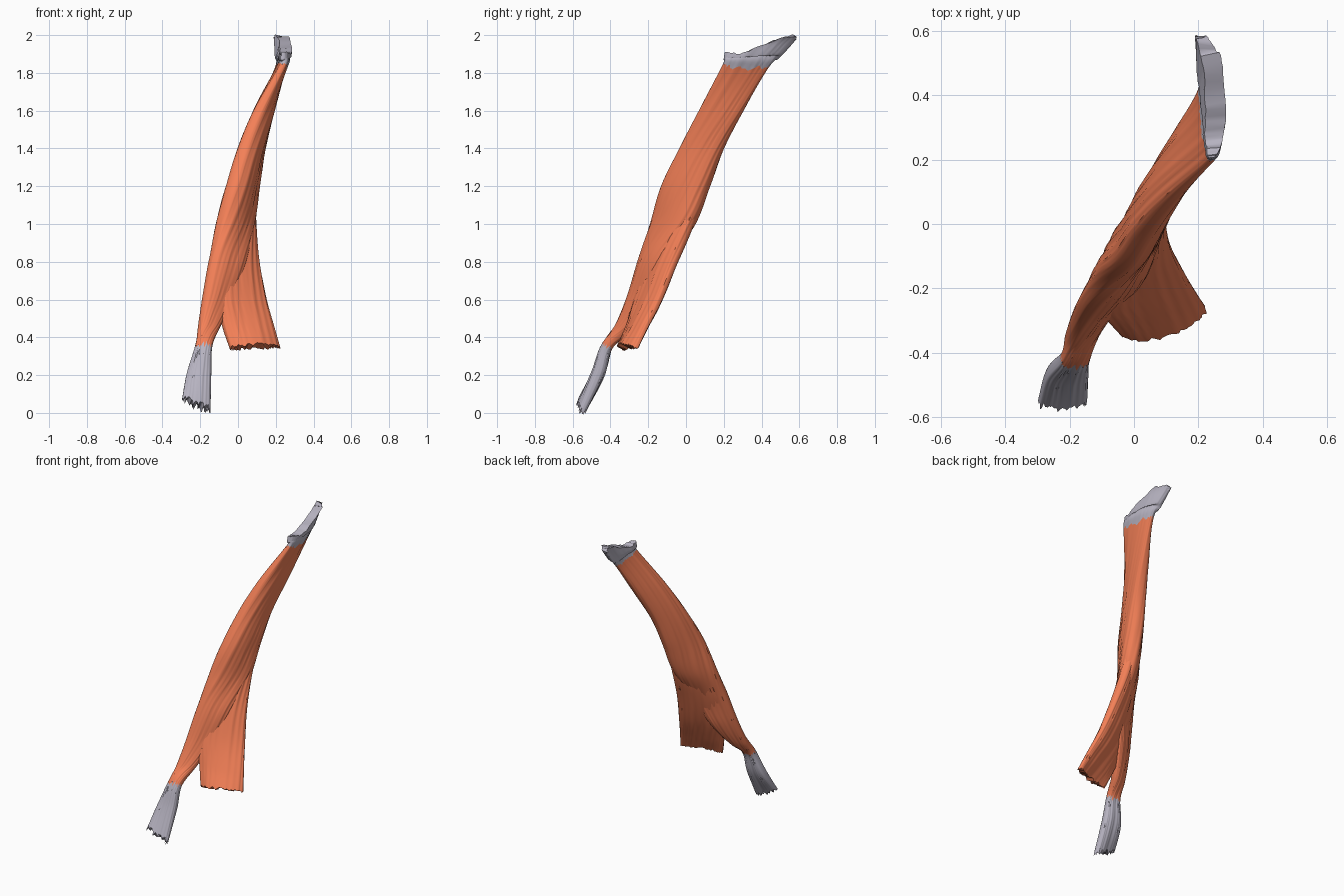
import bpy, math, random
from mathutils import Vector

if "Cube" in bpy.data.objects:
    bpy.data.objects.remove(bpy.data.objects["Cube"])

COLS = 88


def material(name, rgb):
    m = bpy.data.materials.new(name)
    m.diffuse_color = (*rgb, 1)
    m.use_nodes = True
    m.node_tree.nodes["Principled BSDF"].inputs["Base Color"].default_value = m.diffuse_color
    return m


MUSCLE = material("muscle", (0.90, 0.215, 0.095))
TENDON = material("tendon", (0.47, 0.45, 0.53))

# Sections: front edge, back edge, half thickness, optional outward bow
STRAP = [
    ((-.300, -.565, .050), (-.148, -.555, -.015), .026),
    ((-.274, -.465, .200), (-.142, -.465, .200), .036),
    ((-.228, -.412, .350), (-.137, -.418, .350), .030),
    ((-.210, -.360, .450), (-.098, -.305, .450), .034),
    ((-.185, -.298, .600), (-.030, -.200, .600), .042),
    ((-.150, -.232, .800), (.040, -.118, .800), .051),
    ((-.098, -.178, 1.00), (.070, .035, 1.00), .063),
    ((-.034, -.126, 1.20), (.082, .120, 1.20), .064),
    ((.028, -.032, 1.40), (.112, .198, 1.40), .057),
    ((.112, .068, 1.60), (.160, .304, 1.60), .047),
    ((.240, .193, 1.84), (.215, .438, 1.83), .027),
    ((.240, .200, 1.875), (.210, .510, 1.895), .034, .018),
    ((.240, .205, 1.910), (.200, .582, 1.975), .030, .032),
]
# The clavicular head forms the back layer and merges under the strap
CLAVICULAR = [
    ((-.042, -.340, .335), (.222, -.262, .340), .028, .030),
    ((-.080, -.302, .450), (.190, -.212, .450), .030, .014),
    ((-.120, -.265, .600), (.147, -.138, .600), .037),
    ((-.125, -.200, .800), (.107, -.058, .800), .044),
    ((-.078, -.135, 1.00), (.084, .030, 1.00), .046),
    ((-.010, -.070, 1.20), (.075, .105, 1.20), .030),
]


def section(rows, u):
    """Smoothly interpolate the edges, thickness and bow at u."""
    def get(i):
        if i < 0:
            return [2 * a - b for a, b in zip(get(0), get(1))]
        if i >= len(rows):
            return [2 * a - b for a, b in zip(get(len(rows) - 1), get(len(rows) - 2))]
        r = rows[i]
        return [*r[0], *r[1], r[2], r[3] if len(r) > 3 else .004]
    i = min(max(int(u), 0), len(rows) - 2)
    t = u - i
    v = [.5 * (2 * b + (c - a) * t + (2 * a - 5 * b + 4 * c - d) * t * t
               + (3 * b - a - 3 * c + d) * t ** 3)
         for a, b, c, d in zip(get(i - 1), get(i), get(i + 1), get(i + 2))]
    return Vector(v[:3]), Vector(v[3:6]), v[6], v[7]


def surface(rows, u, col, grooves):
    a, b, thick, bow = section(rows, u)
    a2, b2, _, _ = section(rows, u + .02)
    along = (a2 + b2 - a - b).normalized()
    half = (b - a) / 2
    out = half.cross(along).normalized()
    th = math.tau * col / COLS
    c, s = math.cos(th), math.sin(th)
    c2 = math.copysign(abs(c) ** .85, c)
    s2 = math.copysign(abs(s) ** .7, s)
    # Fibre grooves drift slowly around the section as they run upward
    k = (col + 1.2 * u) % COLS
    i = int(k)
    g = grooves[i] + (grooves[(i + 1) % COLS] - grooves[i]) * (k - i)
    return (a + b) / 2 + half * c2 * (1 + .15 * g) + out * (thick * s2 * (1 + g) + bow * s * s)


def ragged(seed, low, high):
    rnd = random.Random(seed)
    raw = [rnd.uniform(low, high) for _ in range(COLS)]
    return [(raw[i - 1] + 2 * raw[i]) / 3 for i in range(COLS)]


def loft(name, rows, u0, u1, edge0, edge1, steps, mat, groove, cap0=False, cap1=False):
    grooves = ragged(5, -groove, groove)
    verts, faces = [], []
    for r in range(steps + 1):
        f = r / steps
        for c in range(COLS):
            u = (u0 + edge0[c]) * (1 - f) + (u1 + edge1[c]) * f
            verts.append(surface(rows, u, c, grooves))
    for r in range(steps):
        for c in range(COLS):
            d = (c + 1) % COLS
            p, q = r * COLS, (r + 1) * COLS
            faces.append((p + c, q + c, q + d, p + d))
    # End caps: strips bridging the outer side to the inner side
    for use, base, flip in ((cap0, 0, False), (cap1, steps * COLS, True)):
        if use:
            for c in range(COLS // 2):
                e = (base + c, base + c + 1,
                     base + (COLS - c - 1) % COLS, base + (COLS - c) % COLS)
                e = tuple(dict.fromkeys(e))
                faces.append(e[::-1] if flip else e)
    me = bpy.data.meshes.new(name)
    me.from_pydata(verts, [], faces)
    me.materials.append(mat)
    ob = bpy.data.objects.new(name, me)
    bpy.context.collection.objects.link(ob)
    bpy.ops.object.select_all(action='DESELECT')
    ob.select_set(True)
    bpy.context.view_layer.objects.active = ob
    bpy.ops.object.shade_smooth_by_angle(angle=math.radians(50))
    return ob


# Ragged seams shared by neighbouring parts, and frayed free ends
lower_seam = ragged(1, -.15, .15)
upper_seam = ragged(2, -.08, .12)
lower_end = ragged(3, .0, .26)
clav_end = ragged(6, -.08, .14)
flat = [0] * COLS
# The upper end dips toward the front and crests toward the back
upper_end = [j + .5 * math.sin(math.pi * math.cos(math.tau * i / COLS))
             for i, j in enumerate(ragged(4, -.15, .15))]

# Sternal tendon, main muscle strap and upper tendon
loft("sternal_tendon", STRAP, 0, 2, lower_end, lower_seam, 24, TENDON, .10, cap0=True)
loft("muscle_strap", STRAP, 2, 10, lower_seam, upper_seam, 80, MUSCLE, .08)
loft("upper_tendon", STRAP, 10, 12, upper_seam, upper_end, 20, TENDON, .08, cap1=True)

# Clavicular head fanning out behind the strap
loft("clavicular_head", CLAVICULAR, 0, 5, clav_end, flat, 50, MUSCLE, .13, cap0=True, cap1=True)
